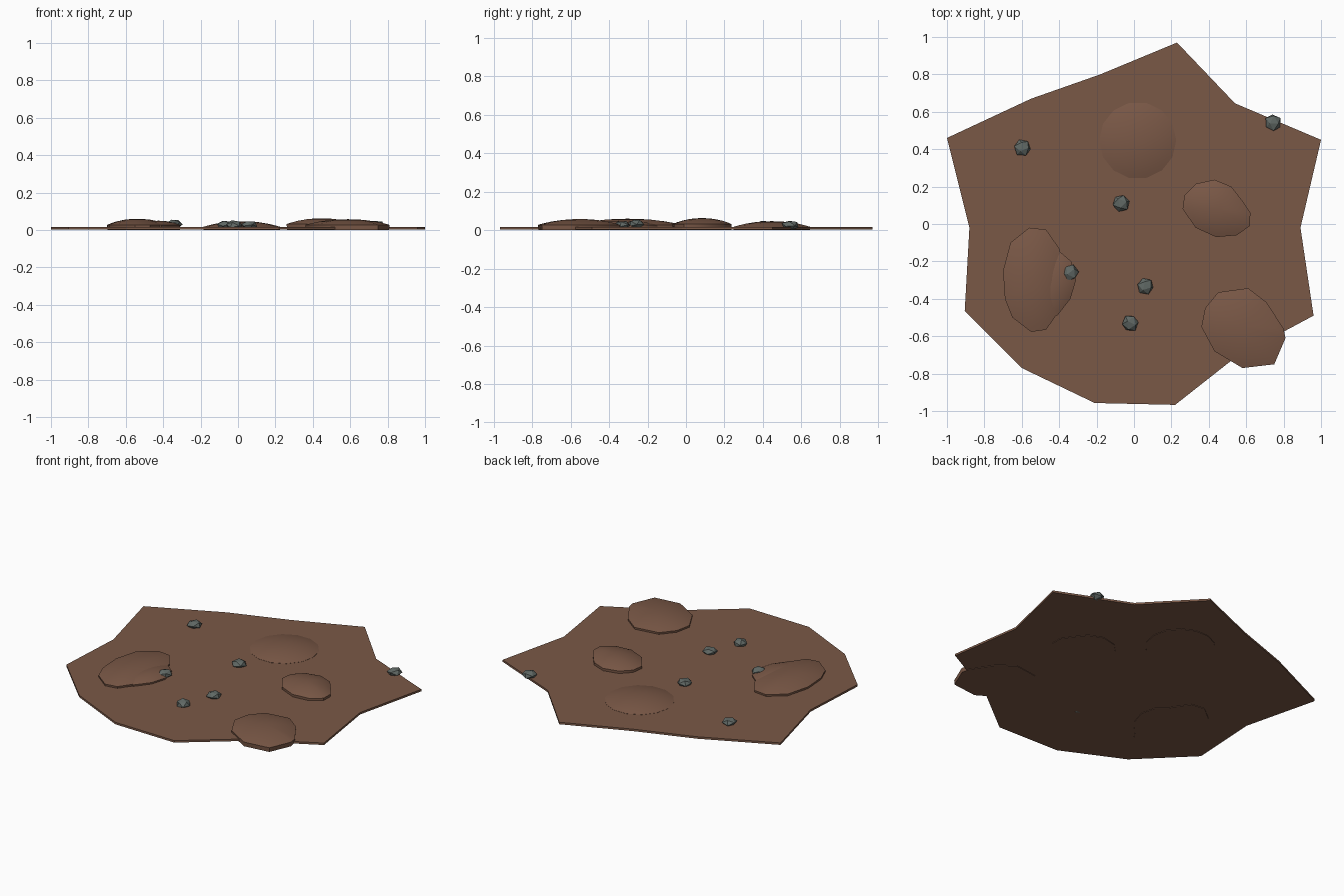
import bpy, bmesh, math, random
from mathutils import Vector, Euler

if "Cube" in bpy.data.objects:
    bpy.data.objects.remove(bpy.data.objects["Cube"])

random.seed(4)


def material(name, color):
    m = bpy.data.materials.new(name)
    m.diffuse_color = (*color, 1)
    m.use_nodes = True
    m.node_tree.nodes["Principled BSDF"].inputs["Base Color"].default_value = m.diffuse_color
    return m


SOIL = material("brown soil", (0.195, 0.098, 0.062))
STONE = material("grey stone", (0.118, 0.14, 0.13))


def finish(bm, name, mat, smooth=None):
    bmesh.ops.recalc_face_normals(bm, faces=bm.faces)
    me = bpy.data.meshes.new(name)
    bm.to_mesh(me)
    bm.free()
    ob = bpy.data.objects.new(name, me)
    bpy.context.collection.objects.link(ob)
    me.materials.append(mat)
    if smooth:
        bpy.ops.object.select_all(action='DESELECT')
        ob.select_set(True)
        bpy.context.view_layer.objects.active = ob
        bpy.ops.object.shade_smooth_by_angle(angle=math.radians(smooth))
    return ob


# Flat patch of ground with a jagged outline
outline = [(-1, .46), (-.55, .67), (-.18, .8), (.23, .97), (.54, .645), (1, .45),
           (.89, -.02), (.96, -.49), (.54, -.715), (.22, -.967), (-.21, -.957),
           (-.6, -.77), (-.905, -.465), (-.88, -.02)]
bm = bmesh.new()
face = bm.faces.new([bm.verts.new((x, y, .003)) for x, y in outline])
ext = bmesh.ops.extrude_face_region(bm, geom=[face])
for v in ext["geom"]:
    if isinstance(v, bmesh.types.BMVert):
        v.co.z = .016
finish(bm, "ground_patch", SOIL)


# Low mound: rings of a rim outline shrinking towards the top
def mound(name, rim, wall, top):
    n = len(rim)
    cx = sum(p[0] for p in rim) / n
    cy = sum(p[1] for p in rim) / n
    rings = [(.99, 0), (1, wall)]
    for s in (.88, .68, .42, .2):
        rings.append((s, wall + (top - wall) * (1 - s ** 2.2)))
    bm = bmesh.new()
    loops = [[bm.verts.new((cx + (x - cx) * s, cy + (y - cy) * s, z)) for x, y in rim]
             for s, z in rings]
    for a, b in zip(loops, loops[1:]):
        for i in range(n):
            j = (i + 1) % n
            bm.faces.new((a[i], a[j], b[j], b[i]))
    peak = bm.verts.new((cx, cy, top))
    for i in range(n):
        bm.faces.new((loops[-1][i], loops[-1][(i + 1) % n], peak))
    bm.faces.new(loops[0])
    finish(bm, name, SOIL, 40)


mound("back_mound",
      [(.02 + .206 * math.cos(t * math.tau / 14), .447 + .206 * math.sin(t * math.tau / 14))
       for t in range(14)], .017, .047)
mound("right_mound",
      [(.26, .08), (.27, .155), (.33, .215), (.43, .237), (.52, .2), (.575, .13),
       (.622, .06), (.62, -.01), (.55, -.06), (.44, -.07), (.33, -.02)], .032, .063)
mound("front_mound",
      [(.36, -.55), (.38, -.45), (.45, -.365), (.61, -.343), (.71, -.42), (.8, -.56),
       (.81, -.61), (.75, -.75), (.58, -.77), (.43, -.68)], .028, .058)
mound("left_mound",
      [(-.70, -.25), (-.66, -.1), (-.56, -.02), (-.47, -.03), (-.40, -.13), (-.37, -.3),
       (-.41, -.48), (-.47, -.565), (-.55, -.577), (-.65, -.5), (-.69, -.4)], .028, .06)
mound("left_small_mound",
      [(-.40, -.145), (-.335, -.2), (-.31, -.3), (-.34, -.4), (-.41, -.49), (-.48, -.49),
       (-.53, -.42), (-.54, -.3), (-.48, -.18)], .026, .05)

# Scattered pebbles, faceted
pebbles = [(-.595, .408, .026), (.743, .542, .026), (-.068, .112, .026),
           (-.34, -.26, .032), (.062, -.332, .026), (-.02, -.53, .026)]
for k, (x, y, z) in enumerate(pebbles):
    bm = bmesh.new()
    bmesh.ops.create_icosphere(bm, subdivisions=1, radius=.046)
    rot = Euler([random.uniform(0, 3) for _ in range(3)]).to_matrix()
    for v in bm.verts:
        c = rot @ (v.co * random.uniform(.93, 1.07))
        v.co = Vector((x + c.x, y + c.y, max(0, z + c.z * .58)))
    finish(bm, f"pebble_{k + 1}", STONE)
